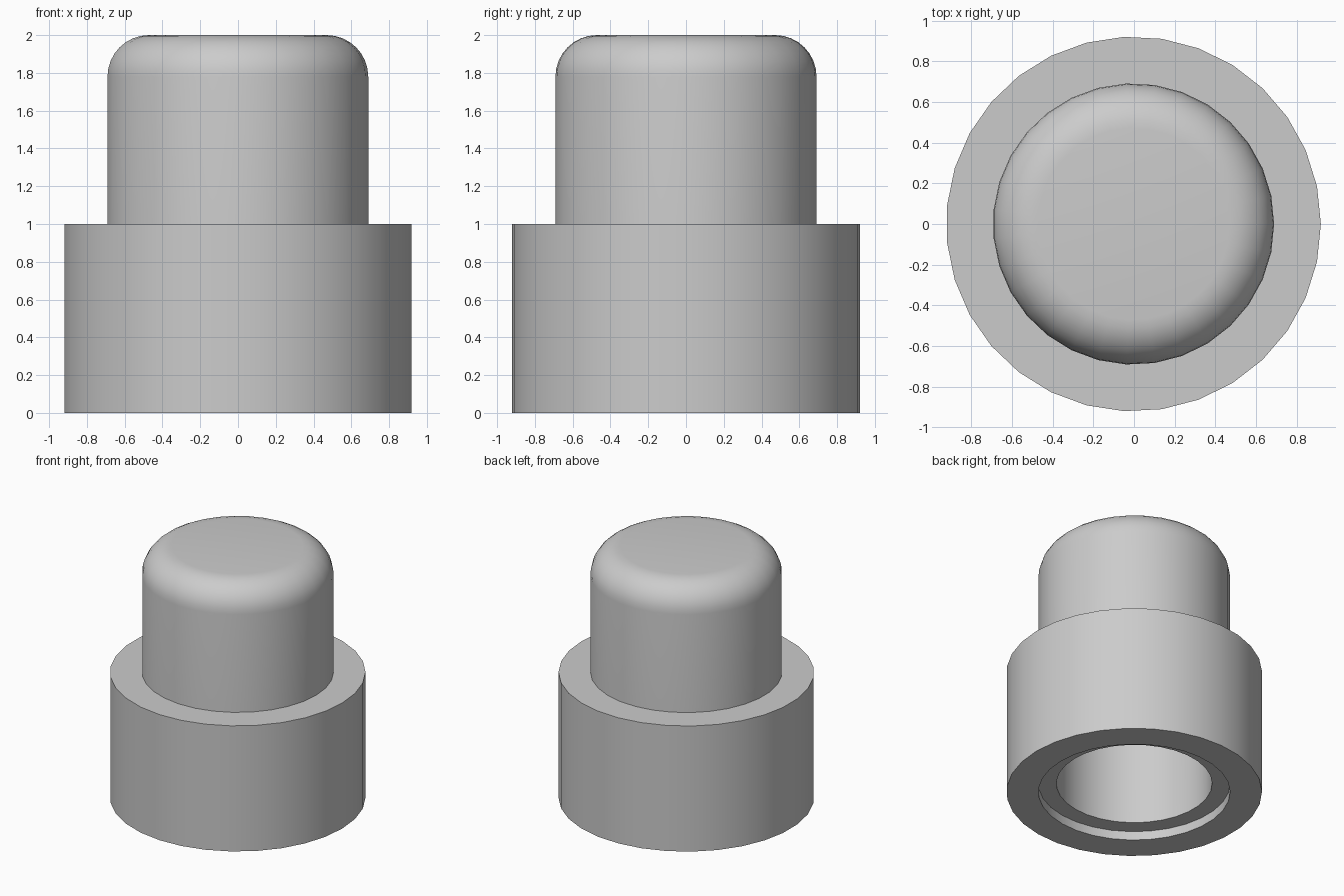
import bpy
import bmesh
import math

if "Cube" in bpy.data.objects:
    bpy.data.objects.remove(bpy.data.objects["Cube"])

SIDES = 31          # odd count: a corner on +x, a flat on -x
R_COLLAR = 0.922
R_CUP = 0.692
R_BORE = 0.562
CENTER_X = -R_COLLAR * (1 - math.cos(math.pi / SIDES)) / 2

grey = bpy.data.materials.new("light_grey")
grey.diffuse_color = (0.6, 0.6, 0.6, 1)
grey.use_nodes = True
grey.node_tree.nodes["Principled BSDF"].inputs["Base Color"].default_value = grey.diffuse_color


def fillet(radius, top, size, steps=8):
    """Quarter-round from the side wall up to the flat top."""
    return [(radius - size + size * math.cos(a), top - size + size * math.sin(a))
            for a in (math.pi / 2 * i / steps for i in range(steps + 1))]


def lathe(name, profile, closed):
    """Revolve an (r, z) profile; open profiles are capped at both ends."""
    bm = bmesh.new()
    rings = [[bm.verts.new((r * math.cos(2 * math.pi * i / SIDES),
                            r * math.sin(2 * math.pi * i / SIDES), z))
              for i in range(SIDES)] for r, z in profile]
    pairs = list(zip(rings, rings[1:]))
    if closed:
        pairs.append((rings[-1], rings[0]))
    else:
        bm.faces.new(rings[0])
        bm.faces.new(rings[-1])
    for a, b in pairs:
        for i in range(SIDES):
            j = (i + 1) % SIDES
            bm.faces.new((a[i], a[j], b[j], b[i]))
    bmesh.ops.recalc_face_normals(bm, faces=bm.faces[:])
    mesh = bpy.data.meshes.new(name)
    bm.to_mesh(mesh)
    bm.free()
    mesh.materials.append(grey)
    obj = bpy.data.objects.new(name, mesh)
    obj.location.x = CENTER_X
    bpy.context.collection.objects.link(obj)
    bpy.ops.object.select_all(action='DESELECT')
    obj.select_set(True)
    bpy.context.view_layer.objects.active = obj
    bpy.ops.object.shade_smooth_by_angle(angle=math.radians(30))
    return obj


# Wide collar around the lower half
lathe("collar", [(R_COLLAR, 0), (R_COLLAR, 1), (R_CUP, 1), (R_CUP, 0)], closed=True)

# Hollow cup with a rounded top, its rim set slightly up inside the collar
outside = [(R_CUP, 0.07)] + fillet(R_CUP, 2.0, 0.22)
inside = [(R_BORE, 0.07)] + fillet(R_BORE, 1.87, 0.09)
lathe("cup", outside[::-1] + inside, closed=False)
